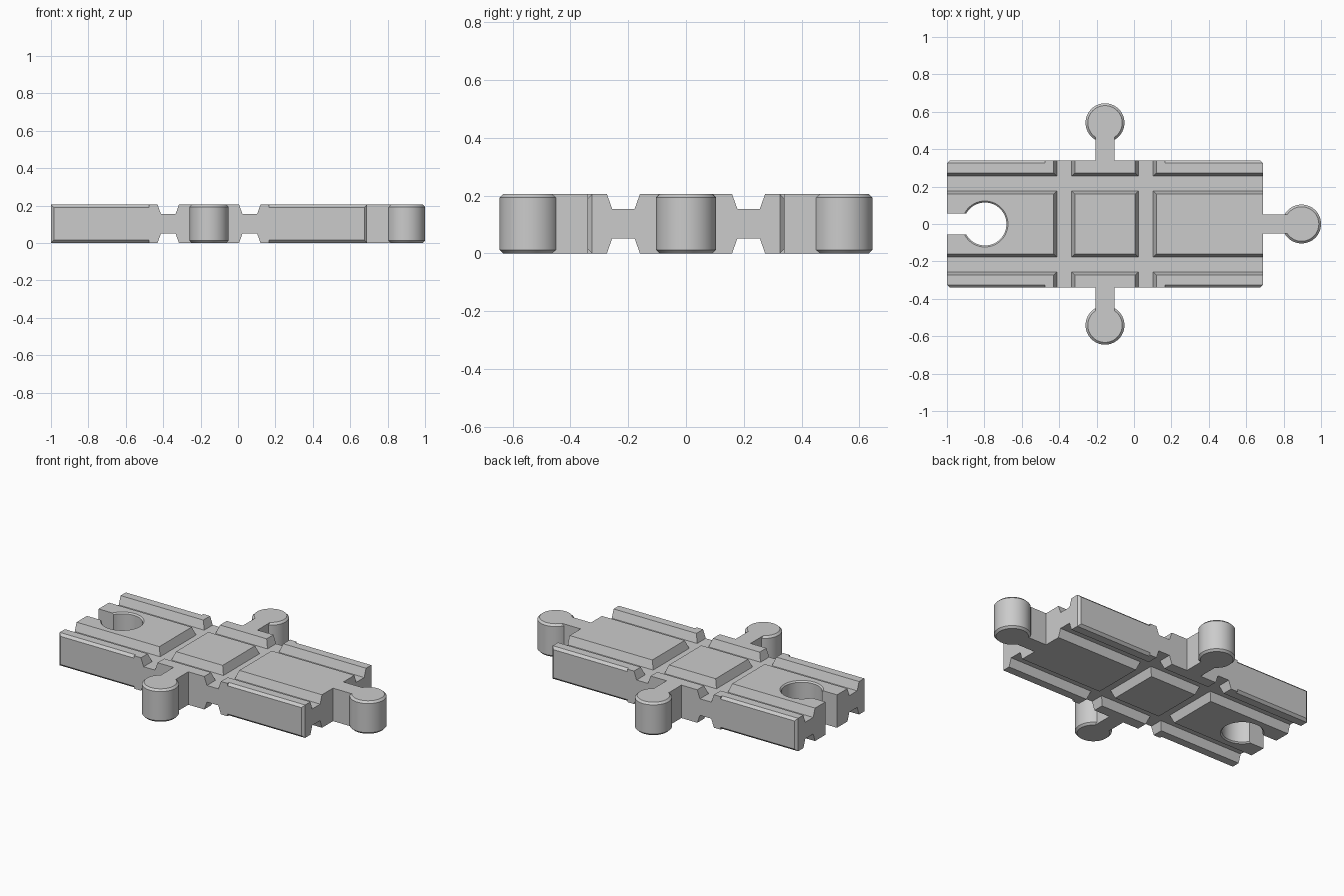
import bpy, bmesh, math
from mathutils import Vector

if "Cube" in bpy.data.objects:
    bpy.data.objects.remove(bpy.data.objects["Cube"], do_unlink=True)

H = 0.205              # track thickness
X0, X1, W = -1.0, 0.69, 0.34
MID = -0.155           # centre of the crossing
BEV = 0.015

grey = bpy.data.materials.new("plain grey")
grey.use_nodes = True
grey.diffuse_color = (0.6, 0.6, 0.6, 1)
grey.node_tree.nodes["Principled BSDF"].inputs["Base Color"].default_value = (0.6, 0.6, 0.6, 1)


def finish(name, bm):
    bmesh.ops.recalc_face_normals(bm, faces=bm.faces)
    mesh = bpy.data.meshes.new(name)
    bm.to_mesh(mesh)
    bm.free()
    mesh.materials.append(grey)
    obj = bpy.data.objects.new(name, mesh)
    bpy.context.collection.objects.link(obj)
    return obj


def prism(name, outline, axis, start, end):
    """Extrude a 2D outline along axis; the outline uses the other two axes in order."""
    bm = bmesh.new()
    verts = []
    for a, b in outline:
        p = [a, b]
        p.insert(axis, start)
        verts.append(bm.verts.new(p))
    face = bm.faces.new(verts)
    new = bmesh.ops.extrude_face_region(bm, geom=[face])["geom"]
    shift = Vector((0, 0, 0))
    shift[axis] = end - start
    bmesh.ops.translate(bm, vec=shift, verts=[v for v in new if isinstance(v, bmesh.types.BMVert)])
    return finish(name, bm)


def lathe(name, profile, x, y, steps=64):
    """Stack of rings from (radius, height) pairs, capped at both ends."""
    bm = bmesh.new()
    rings = []
    for r, z in profile:
        angles = [math.tau * i / steps for i in range(steps)]
        rings.append([bm.verts.new((x + r * math.cos(a), y + r * math.sin(a), z)) for a in angles])
    for low, high in zip(rings, rings[1:]):
        for i in range(steps):
            j = (i + 1) % steps
            bm.faces.new((low[i], low[j], high[j], high[i]))
    bm.faces.new(rings[0])
    bm.faces.new(rings[-1])
    return finish(name, bm)


def combine(target, tool, operation="DIFFERENCE"):
    tool.hide_render = True
    mod = target.modifiers.new("combine", "BOOLEAN")
    mod.operation, mod.object, mod.solver = operation, tool, "EXACT"
    bpy.context.view_layer.objects.active = target
    bpy.ops.object.modifier_apply(modifier=mod.name)
    bpy.data.objects.remove(tool, do_unlink=True)


def smooth(obj):
    bpy.ops.object.select_all(action="DESELECT")
    obj.select_set(True)
    bpy.context.view_layer.objects.active = obj
    bpy.ops.object.shade_smooth_by_angle(angle=math.radians(25))


def rectangle(a0, a1, b0, b1):
    return [(a0, b0), (a1, b0), (a1, b1), (a0, b1)]


# Track body with clipped vertical corners
body = prism("track_body", [
    (X0 + BEV, -W), (X1 - BEV, -W), (X1, -W + BEV), (X1, W - BEV),
    (X1 - BEV, W), (X0 + BEV, W), (X0, W - BEV), (X0, -W + BEV)], 2, 0, H)

# Bevels on the long outer edges, leaving the middle square
for side in (-1, 1):
    for z, up in ((0, 1), (H, -1)):
        for a, b in ((X0 - 0.1, -0.477), (0.166, X1 + 0.1)):
            k = 2 * BEV
            corner = [(side * (W + BEV), z - up * BEV), (side * (W - k), z - up * BEV),
                      (side * (W + BEV), z + up * k)]
            combine(body, prism("bevel_cutter", corner, 0, a, b))


# Wheel grooves on both faces, lengthwise and across
def groove(centre, axis, z, up):
    outline = [(centre - 0.075, z - up * 0.05), (centre - 0.039, z + up * 0.051),
               (centre + 0.039, z + up * 0.051), (centre + 0.075, z - up * 0.05)]
    combine(body, prism("groove_cutter", outline, axis, -1.2, 1.2))


for z, up in ((0, 1), (H, -1)):
    for s in (-1, 1):
        groove(s * 0.2165, 0, z, up)
        groove(MID + s * 0.218, 1, z, up)

# Round socket and its open slot
R, C = 0.115, 0.008
combine(body, lathe("socket_cutter", [
    (R + 2 * C, -C), (R, C), (R, H - C), (R + 2 * C, H + C)], -0.797, 0))
combine(body, prism("slot_cutter", rectangle(X0 - 0.1, -0.8, -0.057, 0.057), 2, -0.1, H + 0.1))
smooth(body)


# Connector pegs: a straight neck and a round head
def peg(name, head, neck):
    r, c = 0.104, 0.012
    obj = lathe(name, [(r - c, 0), (r, c), (r, H - c), (r - c, H)], *head)
    combine(obj, prism("neck", rectangle(*neck), 2, 0, H), "UNION")
    smooth(obj)


N = 0.051
peg("end_peg", (0.896, 0), (X1, 0.896, -N, N))
peg("front_peg", (MID, -0.541), (MID - N, MID + N, -0.541, -W))
peg("back_peg", (MID, 0.541), (MID - N, MID + N, W, 0.541))
